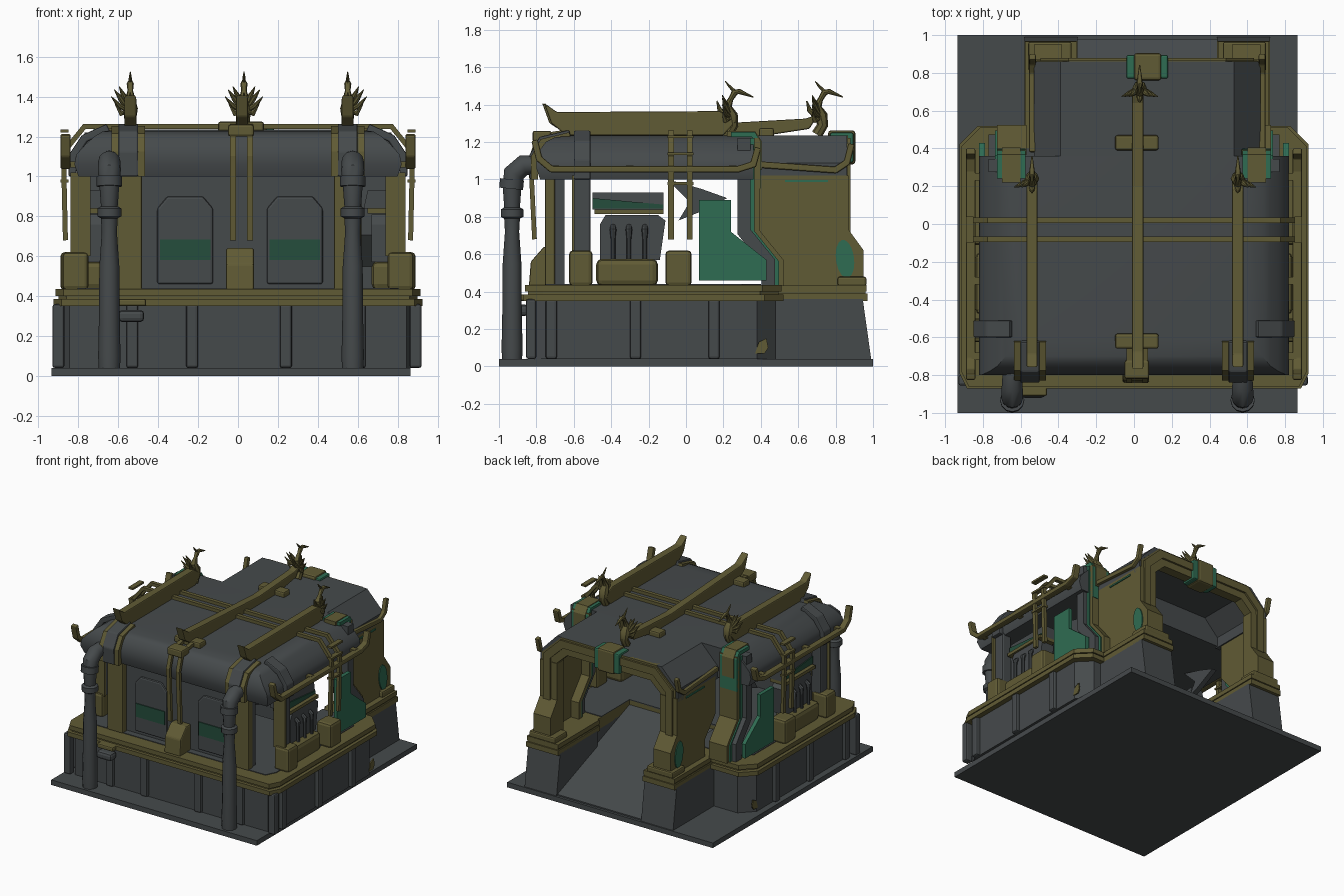
import bpy, bmesh, math
from mathutils import Vector

if "Cube" in bpy.data.objects:
    bpy.data.objects.remove(bpy.data.objects["Cube"])

def mat(name, c):
    m = bpy.data.materials.new(name)
    m.diffuse_color = (*c, 1)
    m.use_nodes = True
    m.node_tree.nodes["Principled BSDF"].inputs["Base Color"].default_value = m.diffuse_color
    return m

GREY = mat("slate grey", (0.06, 0.068, 0.071))
GOLD = mat("olive gold", (0.118, 0.104, 0.035))
GREEN = mat("verdigris green", (0.028, 0.15, 0.085))
DARK = mat("dark green glass", (0.018, 0.075, 0.045))

def finish(name, bm, m, smooth=False, bevel=0):
    bmesh.ops.recalc_face_normals(bm, faces=bm.faces)
    me = bpy.data.meshes.new(name)
    bm.to_mesh(me)
    bm.free()
    me.materials.append(m)
    o = bpy.data.objects.new(name, me)
    bpy.context.collection.objects.link(o)
    if bevel:
        b = o.modifiers.new("bevel", 'BEVEL')
        b.width, b.segments = bevel, 2
    if smooth:
        bpy.ops.object.select_all(action='DESELECT')
        o.select_set(True)
        bpy.context.view_layer.objects.active = o
        bpy.ops.object.shade_smooth_by_angle(angle=math.radians(40))

def skin(name, rings, m, smooth=False, bevel=0):
    """Join point rings into a capped solid."""
    bm = bmesh.new()
    rings = [[bm.verts.new(c) for c in r] for r in rings]
    n = len(rings[0])
    for r, q in zip(rings, rings[1:]):
        for k in range(n):
            bm.faces.new((r[k], r[(k + 1) % n], q[(k + 1) % n], q[k]))
    bm.faces.new(rings[0])
    bm.faces.new(rings[-1])
    finish(name, bm, m, smooth, bevel)

def prism(name, pts, axis, a, b, m, bevel=0):
    """Extrude a 2D outline along an axis from a to b."""
    place = {'X': lambda p, t: (t, p[0], p[1]), 'Y': lambda p, t: (p[0], t, p[1]),
             'Z': lambda p, t: (p[0], p[1], t)}[axis]
    skin(name, [[place(p, t) for p in pts] for t in (a, b)], m, False, bevel)

def box(name, x, y, z, m, bevel=0):
    prism(name, [(x[0], y[0]), (x[1], y[0]), (x[1], y[1]), (x[0], y[1])], 'Z', *z, m, bevel)

def ribbon(name, path, w, axis, a, b, m, bevel=0):
    """Band of width w that follows a 2D path, extruded along an axis."""
    P = [Vector(p) for p in path]
    left, right = [], []
    for i, p in enumerate(P):
        d0 = (p - P[i - 1]).normalized() if i else (P[1] - p).normalized()
        d1 = (P[i + 1] - p).normalized() if i < len(P) - 1 else d0
        t = (d0 + d1).normalized()
        off = Vector((-t.y, t.x)) * (w / 2 / max(0.5, t.dot(d0)))
        left.append(p + off)
        right.append(p - off)
    prism(name, left + right[::-1], axis, a, b, m, bevel)

def tube(name, pts, radii, m, sides=12):
    """Round tube with a varying radius along a path."""
    P = [Vector(p) for p in pts]
    rings = []
    for i, p in enumerate(P):
        t = (P[min(i + 1, len(P) - 1)] - P[max(i - 1, 0)]).normalized()
        u = t.cross(Vector((1, 0, 0))).normalized()
        v = t.cross(u)
        rings.append([p + radii[i] * (u * math.cos(a) + v * math.sin(a))
                      for a in (k * math.tau / sides for k in range(sides))])
    skin(name, rings, m, True)

def deck_outline(d):
    """Body footprint with cut corners and a rear entrance notch, inset by d."""
    x, f, r = 0.925 - d, -0.87 + d, 0.52 - d
    return [(-x + .04, f), (x - .04, f), (x, f + .08), (x, r - .1), (x - .1, r), (.46, r),
            (.46, .05), (-.32, .05), (-.32, r), (-x + .1, r), (-x, r - .1), (-x, f + .08)]

# ground slab, plinth, entrance ramp, stepped deck
box("base_slab", (-.935, .865), (-1, 1), (0, .04), GREY)
prism("plinth", deck_outline(.04), 'Z', .04, .36, GREY)
prism("ramp", [(0, .04), (.98, .04), (.98, .05), (.05, .4), (0, .4)], 'X', -.32, .46, GREY)
for x in (-.9, -.53, -.23, .24, .61, .89):
    box("front_rib", (x - .03, x + .03), (-.855, -.8), (.04, .36), GREY, .012)
for d, z0, z1 in ((0, .35, .385), (.025, .38, .405), (.01, .4, .435)):
    prism("deck_moulding", deck_outline(d), 'Z', z0, z1, GOLD)
prism("floor", deck_outline(.12), 'Z', .43, .44, GREY)

# main roof: rounded hood lofted from rectangles
skin("main_roof", [[(-x, f, z), (x, f, z), (x, .36, z), (-x, .36, z)] for z, x, f in (
    (1.0, .80, -.78), (1.06, .82, -.80), (1.11, .81, -.80), (1.16, .765, -.78),
    (1.2, .72, -.75), (1.225, .68, -.70), (1.235, .6, -.6))], GREY, True)

# front wall with two raised panels and slot windows
box("front_wall", (-.5, .52), (-.7, -.65), (.43, 1.02), GREY)
for c in (-.265, .285):
    prism("raised_panel", [(c - .14, .46), (c - .14, .84), (c - .09, .9), (c + .09, .9),
                           (c + .14, .84), (c + .14, .46)], 'Y', -.715, -.69, GREY, .012)
    box("window", (c - .127, c + .127), (-.722, -.714), (.58, .685), DARK)

for s in (-1, 1):
    # plinth details
    for y in (-.72, -.27, .15):
        box("side_rib", (s * .86, s * .915), (y - .03, y + .03), (.04, .36), GREY, .012)
    prism("plinth_patch", [(.37, .07), (.42, .07), (.44, .1), (.43, .15), (.39, .13)],
          'X', s * .88, s * .889, GOLD)
    # front and side posts with collars and feet
    x = s * .55
    box("front_post", (x - .07, x + .07), (-.755, -.7), (.43, 1.04), GOLD, .01)
    box("front_post_back", (x - .06, x + .06), (-.7, -.65), (.43, 1.02), GREY)
    ribbon("front_collar", [(-.815, 1.0), (-.82, 1.12), (-.77, 1.21), (-.62, 1.245)], .04,
           'X', x - .05, x + .05, GREY, .008)
    ribbon("front_gold_band", [(-.81, 1.0), (-.81, 1.12), (-.765, 1.2), (-.62, 1.235)], .035,
           'X', x - .085, x + .085, GOLD)
    box("side_post", (s * .74, s * .82), (-.6, -.51), (.6, 1.02), GREY, .012)
    box("side_post_face", (s * .74, s * .84), (-.61, -.595), (.6, 1.02), GOLD)
    ribbon("side_collar", [(s * .83, 1.0), (s * .83, 1.1), (s * .77, 1.19), (s * .65, 1.245)], .04,
           'Y', -.6, -.51, GREY, .008)
    box("post_foot", (s * .75, s * .88), (-.625, -.5), (.43, .62), GOLD, .02)
    box("strap_foot", (s * .76, s * .89), (-.11, .03), (.43, .62), GOLD, .02)
    # engine with pistons
    box("engine_bed", (s * .67, s * .84), (-.48, -.15), (.43, .575), GOLD, .03)
    prism("engine_block", [(-.46, .57), (-.14, .57), (-.11, .78), (-.15, .81), (-.43, .81), (-.46, .76)],
          'X', s * .67, s * .78, GREY)
    for y in (-.39, -.305, -.22):
        tube("piston", [(s * .8, y, .56), (s * .8, y, .68), (s * .8, y, .73), (s * .775, y, .75)],
             [.012, .012, .018, .014], GREY, 8)
    box("engine_sill", (s * .65, s * .79), (-.49, -.12), (.815, .84), GOLD)
    prism("engine_hood", [(s * .76, .84), (s * .63, .84), (s * .65, .93), (s * .75, .93)],
          'Y', -.5, -.12, GREY)
    prism("engine_trim", [(-.5, .845), (-.12, .845), (-.12, .865), (-.5, .9)],
          'X', s * .756, s * .764, DARK)
    prism("roof_brace", [(-.1, 1.0), (.08, .95), (.22, .9), (.06, .82), (-.04, .78), (.02, .88)],
          'X', s * .56, s * .6, GREY)
    # green side panel and the kinked rear corner legs
    prism("green_panel", [(.07, .46), (.07, .89), (.24, .89), (.24, .72), (.43, .57), (.43, .46)],
          'X', s * .79, s * .82, GREEN)
    path = [(.32, 1.22), (.32, .72), (.45, .56), (.45, .43)]
    for nm, dy, w, a, b, m in (("leg_core", -.01, .07, .6, .77, GREY),
                               ("leg_green", .035, .022, .575, .735, GREEN),
                               ("leg_gold", .06, .03, .57, .725, GOLD)):
        ribbon(nm, [(p[0] + dy, p[1]) for p in path], w, 'X', s * a, s * b, m)
    ribbon("leg_cap", [(.22, 1.245), (.36, 1.245), (.39, 1.2), (.39, 1.05)], .03,
           'X', s * .6, s * .7, GOLD)
    ribbon("leg_cap_green", [(.24, 1.24), (.36, 1.24), (.385, 1.2), (.385, .95)], .028,
           'X', s * .575, s * .725, GREEN)
    # eave rail with upturned ends
    ribbon("eave_rail", [(-.81, 1.21), (-.785, 1.11), (-.72, 1.055), (.28, 1.055), (.36, 1.08), (.385, 1.17)],
           .035, 'X', s * .84, s * .89, GOLD, .008)
    for y in (-.7, -.3, .25):
        box("rail_bracket", (s * .79, s * .86), (y - .02, y + .02), (1.045, 1.075), GOLD)
    # exhaust pipe with elbow, standing in front
    px = -.035 + s * .61
    tube("exhaust_pipe", [(px, -.93, z) for z in (.04, .1, .3, .55, .72, .79, .8, .84, .85, .96)] +
         [(px, -.92, 1.03), (px, -.87, 1.075), (px, -.78, 1.08)],
         [.054, .056, .052, .05, .038, .042, .06, .06, .042, .05, .058, .056, .05], GREY)
    tube("pipe_collar", [(px, -.935, .95), (px, -.93, 1.0)], [.064, .064], GREY)
    for z in (.97, 1.13, 1.22):
        box("strap_tie", (s * .85, s * .89), (-.1, .04), (z, z + .015), GOLD)
box("pipe_bracket", (-.6, -.47), (-.92, -.84), (.27, .33), GREY, .02)
box("pipe_bracket_cap", (-.6, -.46), (-.91, -.84), (.35, .385), GOLD, .01)

# straps over the roof: two crosswise, two at the front centre
for y in (-.08, .02):
    ribbon("cross_strap", [(-.865, .68), (-.875, 1.12), (-.77, 1.25), (.77, 1.25), (.875, 1.12), (.865, .68)],
           .025, 'Y', y - .015, y + .015, GOLD)
for x in (-.025, .06):
    ribbon("front_strap", [(-.81, .68), (-.83, 1.1), (-.79, 1.23), (-.6, 1.26)], .025,
           'X', x - .015, x + .015, GOLD)
prism("front_strap_foot", [(-.84, .43), (-.7, .43), (-.7, .64), (-.76, .64), (-.83, .56)],
      'X', -.06, .08, GOLD, .01)

# rear porch: roof shell, side panels, arch, kinked legs
C = .07

def arch(h, top, eave, low):
    return [(C - h, low), (C - h, eave), (C - h + .13, top), (C + h - .13, top), (C + h, eave), (C + h, low)]

ribbon("porch_roof", arch(.58, 1.215, 1.08, .99), .04, 'Y', .34, .86, GREY)
box("porch_roof_ridge", (-.37, .35), (.32, .84), (1.22, 1.235), GREY)
ribbon("porch_arch", arch(.52, 1.17, 1.05, .72), .13, 'Y', .79, .865, GOLD)
ribbon("porch_arch_rib", arch(.535, 1.19, 1.065, .72), .06, 'Y', .8, .88, GOLD)
box("arch_clasp_green", (-.04, .18), (.77, .895), (1.09, 1.25), GREEN, .01)
box("arch_clasp", (0, .145), (.76, .905), (1.08, 1.262), GOLD, .015)
ring = [(.85 + .05 * math.cos(a), .575 + .1 * math.sin(a) - .02 * math.cos(a))
        for a in (k * math.tau / 16 for k in range(16))]
for s in (-1, 1):
    prism("porch_plinth", [(.48, .04), (.99, .04), (.945, .36), (.48, .36)],
          'X', C + s * .37, C + s * .65, GREY)
    for z0, z1, g in ((.35, .39, .01), (.385, .405, 0), (.4, .435, .006)):
        box("porch_moulding", (C + s * (.38 - g), C + s * (.64 + g)), (.45, .96 + g), (z0, z1), GOLD)
    prism("porch_side_panel", [(.39, 1.02), (.39, .72), (.52, .57), (.52, .43), (.8, .43), (.8, 1.02)],
          'X', C + s * .57, C + s * .6, GOLD)
    box("panel_top_trim", (C + s * .6, C + s * .607), (.53, .76), (.985, .997), GREEN)
    prism("porch_leg", [(.78, 1.02), (.87, 1.02), (.87, .73), (.95, .62), (.95, .43), (.79, .43)],
          'X', C + s * .45, C + s * .6, GOLD)
    box("porch_leg_foot", (C + s * .4, C + s * .63), (.81, .965), (.43, .48), GOLD, .012)
    prism("leg_medallion", ring, 'X', C + s * .6, C + s * .608, GREEN)
    ribbon("porch_rail", [(.38, 1.08), (.8, 1.05), (.86, 1.09), (.885, 1.19)], .035,
           'X', C + s * .59, C + s * .625, GOLD, .008)

# roof beams with upturned prows, plus their saddles
side_beam = [(-.76, 1.41), (-.69, 1.36), (.18, 1.365), (.27, 1.31), (.2, 1.235), (-.64, 1.235), (-.72, 1.3)]
mid_beam = [(-.77, 1.41), (-.68, 1.35), (.2, 1.3), (.64, 1.325), (.71, 1.35), (.66, 1.27), (.4, 1.23),
            (-.62, 1.23), (-.73, 1.3)]
for x, out in ((-.54, side_beam), (.02, mid_beam), (.55, side_beam)):
    prism("roof_beam", out, 'X', x - .03, x + .03, GOLD, .008)
for y in (-.62, .43):
    box("beam_saddle", (-.1, .13), (y - .04, y + .04), (1.225, 1.275), GOLD, .012)
box("beam_end_block", (-.05, .08), (-.82, -.72), (1.2, 1.26), GOLD, .012)

# bird finials with fanned wings
for x, y, sides in ((-.54, .24, (-1,)), (.55, .24, (1,)), (.03, .72, (-1, 1))):
    def tb(name, pts, r):
        tube(name, [(x + a, y + b, c) for a, b, c in pts], r, GOLD, 8)
    tb("bird_body", [(0, -.02, 1.24), (0, .01, 1.29), (0, 0, 1.34), (0, -.02, 1.39), (0, 0, 1.43),
                     (0, .02, 1.465), (0, .045, 1.47), (0, .12, 1.44)],
       [.03, .03, .038, .025, .014, .018, .014, .003])
    tb("bird_crest", [(0, .02, 1.47), (0, -.01, 1.5), (0, -.03, 1.525)], [.01, .007, .002])
    tb("bird_tail", [(0, -.01, 1.33), (0, -.06, 1.37), (0, -.075, 1.42)], [.022, .014, .003])
    for s in sides:
        for dx, z in ((.055, 1.45), (.08, 1.435), (.095, 1.4), (.075, 1.36)):
            tb("bird_feather", [(s * .01, 0, 1.33), (s * dx * .6, -.03, z - .045), (s * dx, -.045, z)],
               [.012, .014, .002])
